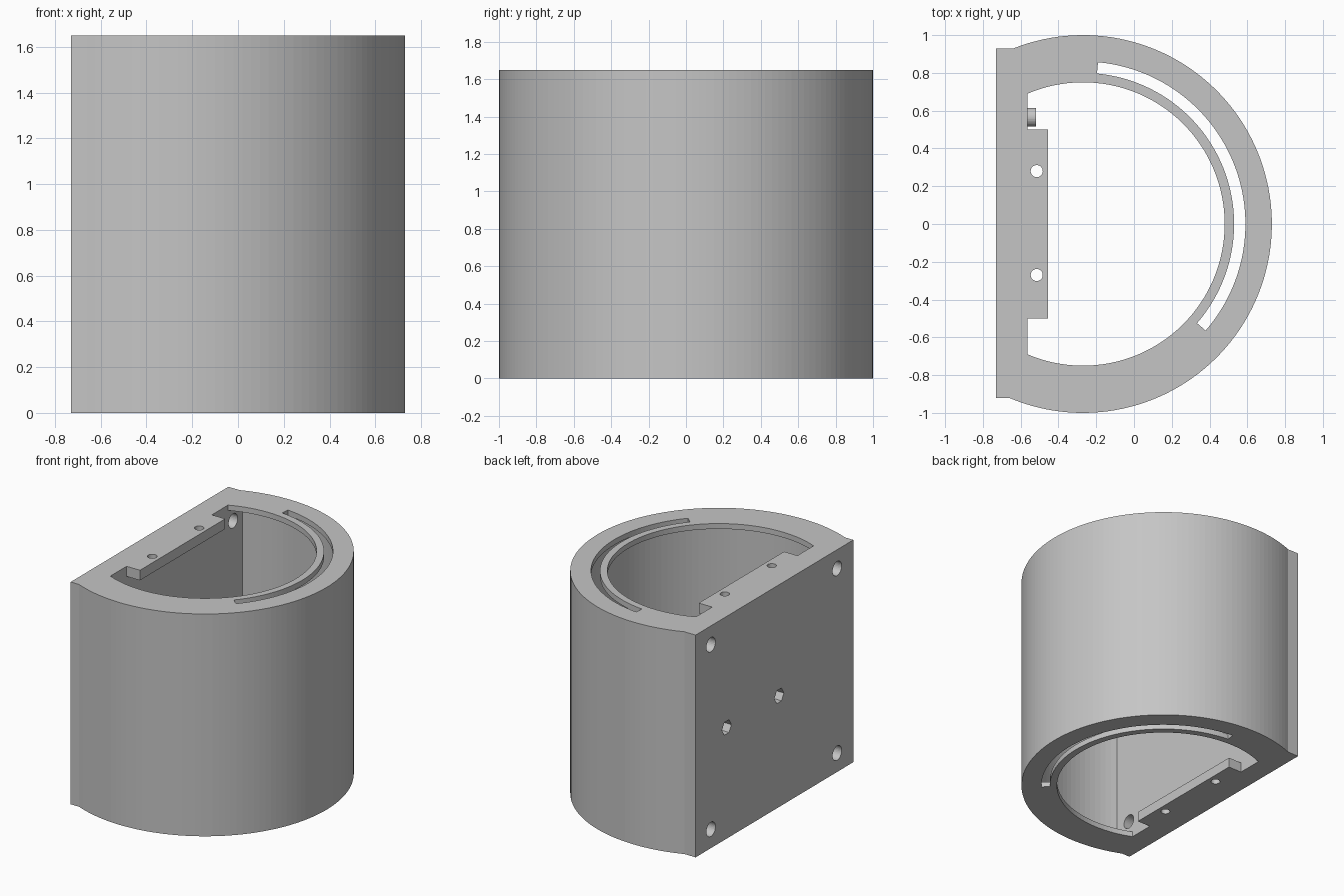
import bpy
import bmesh
from math import cos, sin, radians, acos, degrees
from mathutils import Matrix

if "Cube" in bpy.data.objects:
    bpy.data.objects.remove(bpy.data.objects["Cube"], do_unlink=True)

HEIGHT = 1.65
CENTRE_X = -0.27          # axis of the round housing
BACK, PLATE = -0.73, -0.565   # outer and inner face of the flat mounting plate
LID = 0.04
MID = HEIGHT / 2

grey = bpy.data.materials.new("plain grey")
grey.use_nodes = True
grey.diffuse_color = (0.56, 0.56, 0.56, 1)
grey.node_tree.nodes["Principled BSDF"].inputs["Base Color"].default_value = grey.diffuse_color


def finish(name, bm):
    bmesh.ops.recalc_face_normals(bm, faces=bm.faces)
    mesh = bpy.data.meshes.new(name)
    bm.to_mesh(mesh)
    bm.free()
    mesh.materials.append(grey)
    obj = bpy.data.objects.new(name, mesh)
    bpy.context.collection.objects.link(obj)
    return obj


def arc(radius, start, end, steps=80):
    angles = [radians(start + (end - start) * i / steps) for i in range(steps + 1)]
    return [(CENTRE_X + radius * cos(a), radius * sin(a)) for a in angles]


def prism(name, outline, low, high):
    bm = bmesh.new()
    face = bm.faces.new([bm.verts.new((x, y, low)) for x, y in outline])
    top = bmesh.ops.extrude_face_region(bm, geom=[face])["geom"]
    bmesh.ops.translate(bm, vec=(0, 0, high - low),
                        verts=[v for v in top if isinstance(v, bmesh.types.BMVert)])
    return finish(name, bm)


def rod(name, radius, centre, length, axis="Z", sides=32):
    bm = bmesh.new()
    turn = Matrix.Rotation(radians(90), 4, "Y") if axis == "X" else Matrix()
    bmesh.ops.create_cone(bm, cap_ends=True, segments=sides, radius1=radius, radius2=radius,
                          depth=length, matrix=Matrix.Translation(centre) @ turn)
    return finish(name, bm)


def cut(obj, cutters):
    bpy.context.view_layer.objects.active = obj
    for cutter in cutters:
        cutter.hide_render = True
        mod = obj.modifiers.new("cut", "BOOLEAN")
        mod.operation, mod.solver, mod.object = "DIFFERENCE", "EXACT", cutter
        bpy.ops.object.modifier_apply(modifier=mod.name)
    for cutter in set(cutters):
        bpy.data.objects.remove(cutter, do_unlink=True)


def d_shape(radius):
    # circle cut off flat at the inner face of the plate
    a = degrees(acos((PLATE - CENTRE_X) / radius))
    return arc(radius, -a, a)


# Housing: round shell with a flat plate, hollow under thin lids
outline = arc(1.0, -113, 111.6, 96) + [(BACK, 0.93), (BACK, -0.92)]
housing = prism("housing", outline, 0, HEIGHT)
slot = arc(0.86, -41, 84.7, 48) + arc(0.80, 84.7, -41, 48)
cutters = [
    prism("cavity_cutter", d_shape(0.91), LID, HEIGHT - LID),
    prism("opening_cutter", d_shape(0.75), -0.1, HEIGHT + 0.1),
    prism("slot_cutter", slot, -0.1, HEIGHT + 0.1),
]

# Corner mounting holes through the plate
for y in (-0.73, 0.75):
    for z in (0.14, HEIGHT - 0.14):
        cutters.append(rod("hole_cutter", 0.053, (-0.65, y, z), 0.25, "X"))

# Middle screw holes with hexagonal pockets
for y in (-0.05, 0.565):
    cutters.append(rod("pocket_cutter", 0.055, (BACK, y, MID), 0.2, "X", 6))
    cutters.append(rod("bore_cutter", 0.028, (-0.65, y, MID), 0.25, "X"))
cut(housing, cutters)

# Screw bosses inside the plate
for y in (-0.05, 0.565):
    boss = rod("screw_boss", 0.05, (-0.5425, y, MID), 0.045, "X")
    cut(boss, [rod("bore_cutter", 0.028, (-0.54, y, MID), 0.2, "X")])

# Drilled ledges at the top and bottom of the plate
ledge_outline = [(PLATE, -0.5), (-0.455, -0.5), (-0.455, 0.5), (PLATE, 0.5)]
for name, low in (("bottom_ledge", 0), ("top_ledge", HEIGHT - 0.075)):
    ledge = prism(name, ledge_outline, low, low + 0.075)
    cut(ledge, [rod("drill_cutter", 0.032, (-0.515, y, low), 0.4) for y in (-0.27, 0.28)])
